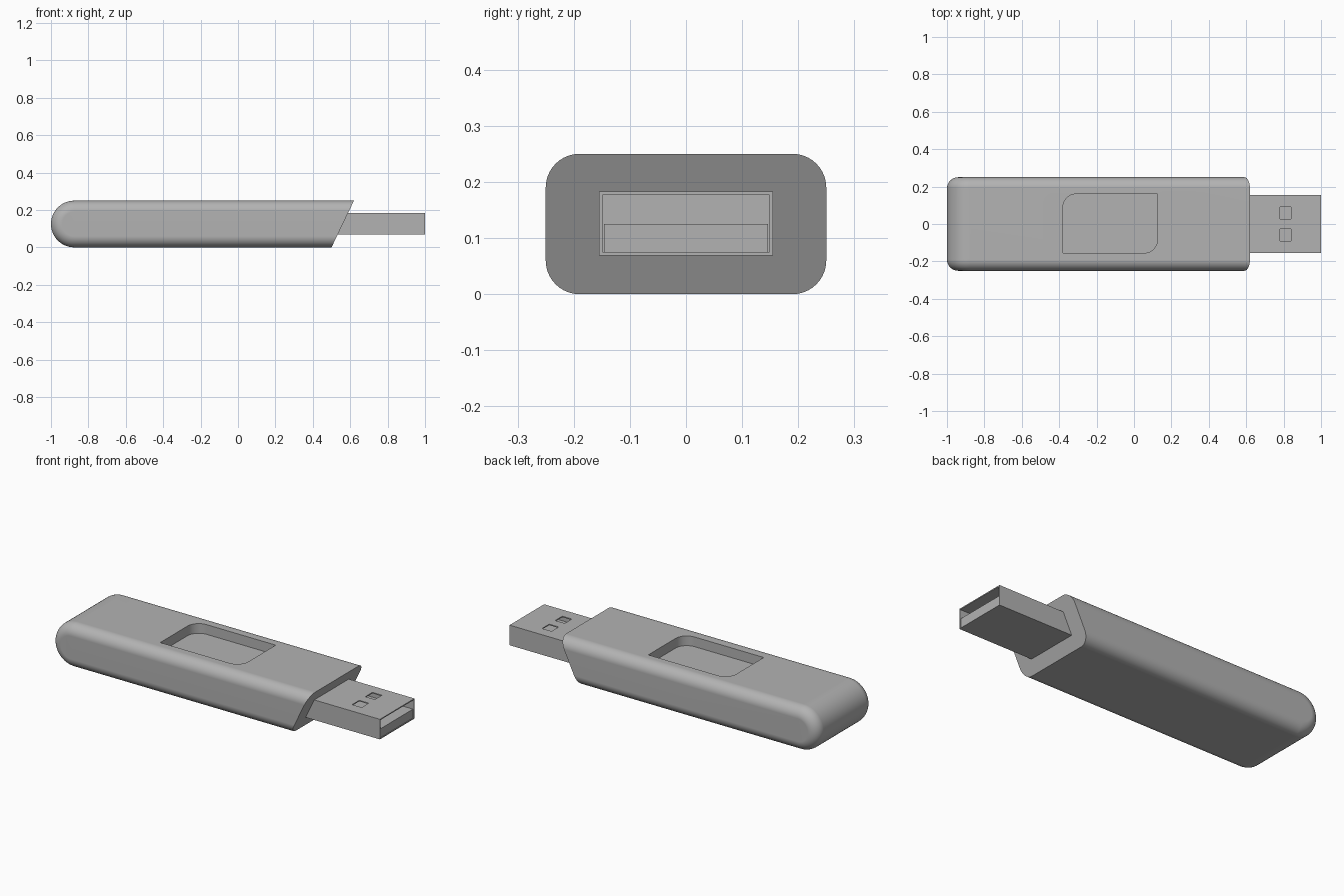
import bpy, bmesh
from math import sin, cos, pi, radians

cube = bpy.data.objects.get("Cube")
if cube:
    bpy.data.objects.remove(cube, do_unlink=True)

grey = bpy.data.materials.new("plain_grey")
grey.use_nodes = True
colour = (0.45, 0.45, 0.45, 1)
grey.diffuse_color = colour
grey.node_tree.nodes["Principled BSDF"].inputs["Base Color"].default_value = colour


def loft(name, rings):
    """Closed solid through a list of equal-length rings, with flat caps."""
    bm = bmesh.new()
    loops = [[bm.verts.new(p) for p in ring] for ring in rings]
    n = len(loops[0])
    for a, b in zip(loops, loops[1:]):
        for i in range(n):
            j = (i + 1) % n
            bm.faces.new((a[i], a[j], b[j], b[i]))
    bm.faces.new(loops[0])
    bm.faces.new(loops[-1])
    bmesh.ops.recalc_face_normals(bm, faces=bm.faces)
    mesh = bpy.data.meshes.new(name)
    bm.to_mesh(mesh)
    bm.free()
    mesh.materials.append(grey)
    obj = bpy.data.objects.new(name, mesh)
    bpy.context.collection.objects.link(obj)
    return obj


def box(name, x0, x1, y0, y1, z0, z1):
    return loft(name, [[(x0, y0, z), (x1, y0, z), (x1, y1, z), (x0, y1, z)]
                       for z in (z0, z1)])


def activate(obj):
    bpy.ops.object.select_all(action='DESELECT')
    obj.select_set(True)
    bpy.context.view_layer.objects.active = obj


def cut(obj, cutter):
    activate(obj)
    mod = obj.modifiers.new("cut", 'BOOLEAN')
    mod.operation = 'DIFFERENCE'
    mod.solver = 'EXACT'
    mod.object = cutter
    bpy.ops.object.modifier_apply(modifier=mod.name)
    bpy.data.objects.remove(cutter, do_unlink=True)


# Case: side outline with a round tail and a slanted front, shrunk towards each side
HALF, EDGE, MID = 0.25, 0.06, 0.125


def outline(y, inset):
    r = MID - inset
    pts = [(-1 + MID + r * cos(a), y, MID + r * sin(a))
           for a in (pi / 2 + pi * i / 24 for i in range(25))]
    for z in (MID - r, MID + r):
        pts.append((0.5 + 0.48 * z, y, z))
    return pts


steps = [pi / 2 * i / 10 for i in range(11)]
side = [(HALF - EDGE * (1 - sin(a)), EDGE * (1 - cos(a))) for a in steps]
case = loft("case", [outline(-y, d) for y, d in reversed(side)]
            + [outline(y, d) for y, d in side])

# Thumb recess with two opposite rounded corners
R = 0.07
x0, x1, y0, y1 = -0.38, 0.125, -0.155, 0.16
corner = [pi / 2 * i / 10 for i in range(11)]
flat = [(x0, y0)]
flat += [(x1 - R + R * sin(a), y0 + R - R * cos(a)) for a in corner]
flat += [(x1, y1)]
flat += [(x0 + R - R * sin(a), y1 - R + R * cos(a)) for a in corner]
cut(case, loft("recess_cutter", [[(x, y, z) for x, y in flat] for z in (0.195, 0.3)]))

# Plug shell: hollow sleeve with two latch windows on top
shell = box("plug_shell", 0.45, 1, -0.155, 0.155, 0.069, 0.183)
cut(shell, box("cavity_cutter", 0.6, 1.1, -0.149, 0.149, 0.075, 0.177))
for y in (-0.058, 0.06):
    cut(shell, box("window_cutter", 0.78, 0.84, y - 0.032, y + 0.032, 0.15, 0.2))

# Contact tongue in the lower half of the sleeve
tongue = box("contact_tongue", 0.59, 0.997, -0.146, 0.146, 0.074, 0.125)

activate(case)
bpy.ops.object.shade_smooth_by_angle(angle=radians(30))
normals = case.modifiers.new("weighted_normals", 'WEIGHTED_NORMAL')
normals.keep_sharp = True
